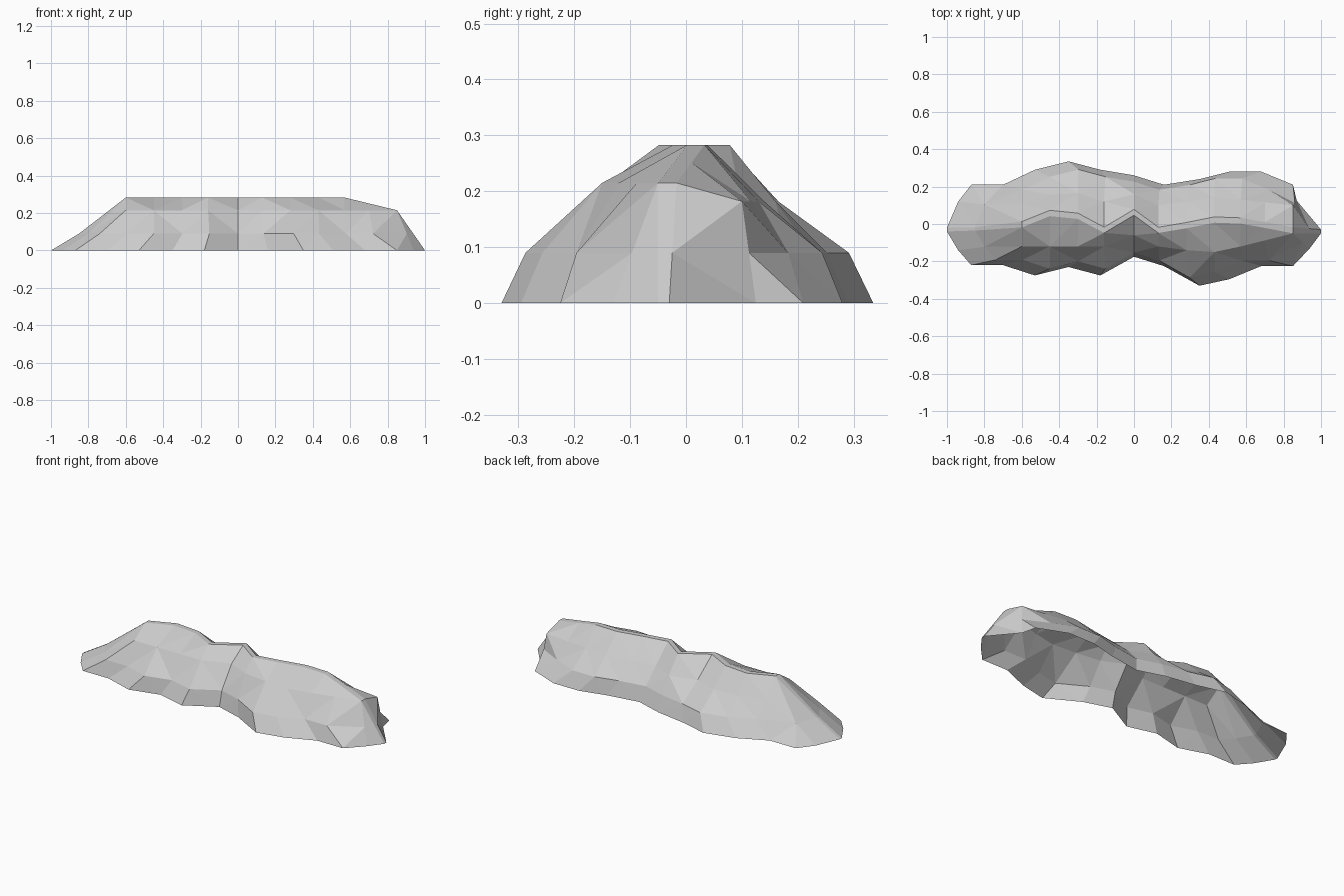
import bpy, bmesh
from mathutils import Vector

if "Cube" in bpy.data.objects:
    bpy.data.objects.remove(bpy.data.objects["Cube"])

# Cross-section stations, left to right:
# base x, top x, front base y, front shoulder y, ridge y, back shoulder y, back base y
stations = [
    (-1.00, -0.60, -0.04, -0.018, -0.005, 0.013, -0.02),
    (-0.94, -0.60, -0.14, -0.018, -0.005, 0.105, 0.12),
    (-0.87, -0.60, -0.22, -0.12, -0.005, 0.105, 0.21),
    (-0.70, -0.60, -0.22, -0.12, -0.005, 0.105, 0.21),
    (-0.53, -0.45, -0.275, -0.12, 0.055, 0.155, 0.29),
    (-0.35, -0.30, -0.23, -0.12, 0.04, 0.165, 0.335),
    (-0.18, -0.16, -0.275, -0.12, -0.035, 0.12, 0.29),
    (0.00, 0.00, -0.175, -0.06, 0.06, 0.16, 0.26),
    (0.16, 0.13, -0.225, -0.12, -0.035, 0.10, 0.21),
    (0.35, 0.28, -0.33, -0.14, -0.01, 0.12, 0.24),
    (0.51, 0.43, -0.295, -0.15, 0.02, 0.14, 0.28),
    (0.68, 0.57, -0.225, -0.12, 0.015, 0.13, 0.28),
    (0.85, 0.70, -0.225, -0.088, -0.008, 0.116, 0.21),
    (0.94, 0.85, -0.13, -0.05, -0.035, 0.10, 0.125),
    (1.00, 0.85, -0.05, -0.05, -0.035, -0.017, -0.03),
]
LAST = len(stations) - 1


def ridge_height(x):
    return 0.283 - max(0, x - 0.57) * 0.243


bm = bmesh.new()
rows = []
for n, (bx, tx, f0, f2, r, b2, b0) in enumerate(stations):
    top = ridge_height(tx)
    # Shoulders run into the ridge at both ends; the back one sits lower
    front_z = top if n in (0, 1, LAST) else 0.215
    back_z = top if n in (0, LAST) else 0.182
    base_f = Vector((bx, f0, 0))
    base_b = Vector((0.87 if n == LAST - 1 else bx, b0, 0))
    sh_f = Vector((tx, f2, front_z))
    sh_b = Vector((tx, b2, back_z))
    # Lower ring is the base pulled in; the right end is a plain wall
    if n >= LAST - 1:
        mid_f = base_f.lerp(sh_f, 0.09 / front_z)
        mid_b = base_b.lerp(sh_b, 0.09 / back_z)
    else:
        mid_f = Vector((bx * 0.85, f0 * 0.87, 0.09))
        mid_b = Vector((bx * 0.85, b0 * 0.87, 0.09))
        if n == 2:  # notch at the back left
            mid_b = Vector((-0.799, 0.1044, 0.09))
    pts = [base_f, mid_f, sh_f, (tx, r - 0.013, top), (tx, r + 0.018, top),
           sh_b, mid_b, base_b]
    rows.append([bm.verts.new(p) for p in pts])

# Skin between neighbouring sections, underside left open
for a, b in zip(rows, rows[1:]):
    for i in range(7):
        bm.faces.new((a[i], b[i], b[i + 1], a[i + 1]))

# Close the two ends
for row, flip in ((rows[0], True), (rows[-1], False)):
    for i in range(3):
        quad = [row[i], row[7 - i], row[6 - i], row[i + 1]]
        bm.faces.new(quad[::-1] if flip else quad)

# Merge collapsed points and facet the rock surface
bmesh.ops.remove_doubles(bm, verts=bm.verts[:], dist=0.004)
bmesh.ops.dissolve_degenerate(bm, edges=bm.edges[:], dist=0.0005)
bmesh.ops.triangulate(bm, faces=bm.faces[:])
bmesh.ops.recalc_face_normals(bm, faces=bm.faces[:])
if sum(f.normal.z * f.calc_area() for f in bm.faces) < 0:
    bmesh.ops.reverse_faces(bm, faces=bm.faces[:])

mesh = bpy.data.meshes.new("rock_ridge")
bm.to_mesh(mesh)
bm.free()
obj = bpy.data.objects.new("rock_ridge", mesh)
bpy.context.collection.objects.link(obj)
